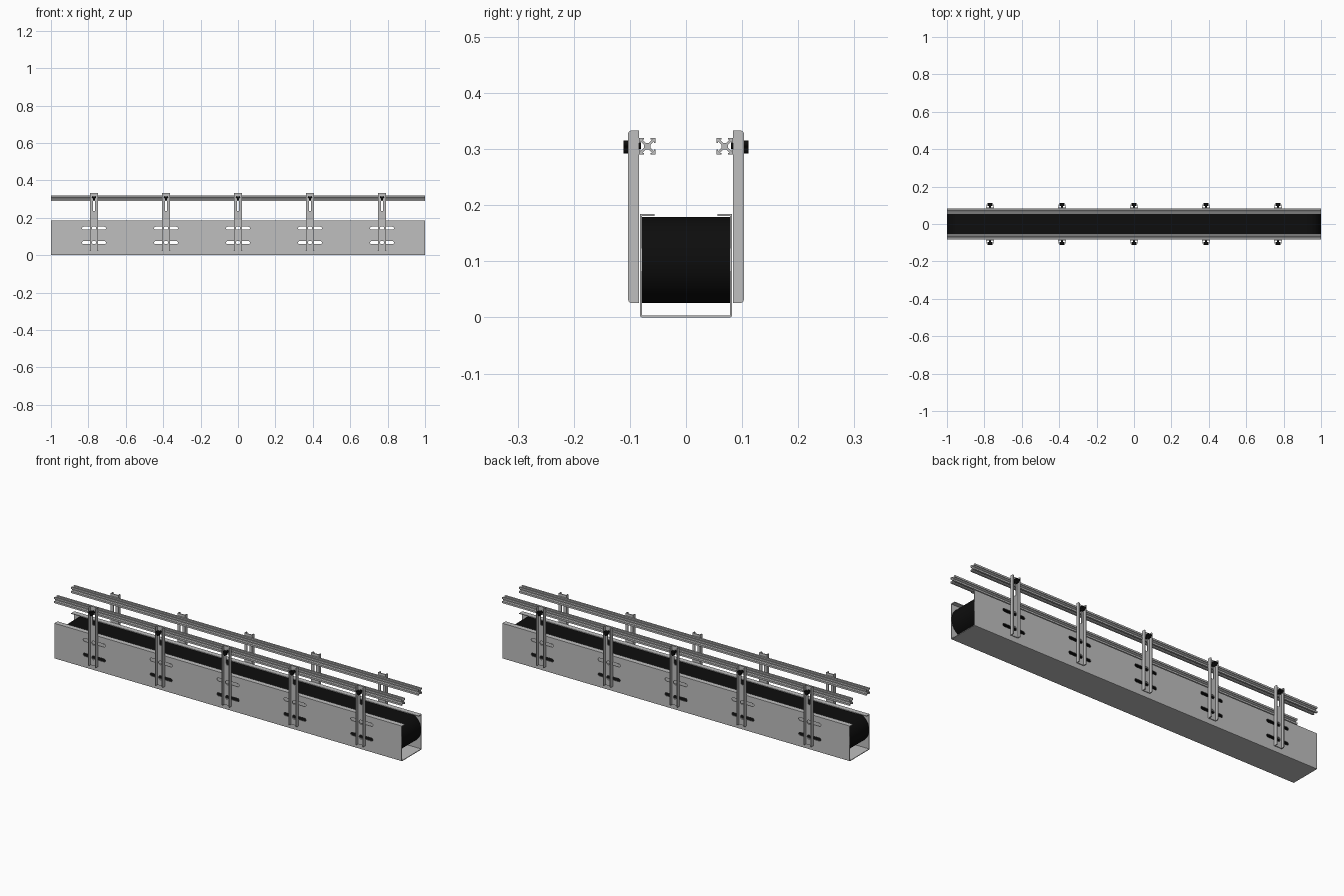
import bpy, bmesh, math
from mathutils import Matrix, Vector

if "Cube" in bpy.data.objects:
    bpy.data.objects.remove(bpy.data.objects["Cube"])


def material(name, rgb):
    m = bpy.data.materials.new(name)
    m.diffuse_color = (*rgb, 1)
    m.use_nodes = True
    m.node_tree.nodes["Principled BSDF"].inputs["Base Color"].default_value = m.diffuse_color
    return m


GREY = material("brushed grey metal", (0.52, 0.52, 0.52))
BLACK = material("black rubber", (0.004, 0.004, 0.004))


def to_object(bm, name, mat):
    bmesh.ops.recalc_face_normals(bm, faces=bm.faces)
    me = bpy.data.meshes.new(name)
    bm.to_mesh(me)
    bm.free()
    ob = bpy.data.objects.new(name, me)
    bpy.context.collection.objects.link(ob)
    me.materials.append(mat)
    return ob


def extrude(bm, pts, axis, lo, hi):
    """Extrude a 2D outline along x (y,z), y (x,z) or z (x,y)."""
    place = {"x": lambda a, b: (lo, a, b),
             "y": lambda a, b: (a, lo, b),
             "z": lambda a, b: (a, b, lo)}[axis]
    step = {"x": (1, 0, 0), "y": (0, 1, 0), "z": (0, 0, 1)}[axis]
    f = bm.faces.new([bm.verts.new(place(*p)) for p in pts])
    r = bmesh.ops.extrude_face_region(bm, geom=[f])
    vs = [v for v in r["geom"] if isinstance(v, bmesh.types.BMVert)]
    bmesh.ops.translate(bm, verts=vs, vec=Vector(step) * (hi - lo))


def slot(cx, cz, dx, dz, r, n=10):
    """Outline of a rounded slot; dx, dz are the offsets of its end centres."""
    pts = []
    base = 0 if dz else -math.pi / 2
    for side in (1, -1):
        for i in range(n + 1):
            a = base + math.pi * i / n + (0 if side == 1 else math.pi)
            pts.append((cx + side * dx + r * math.cos(a),
                        cz + side * dz + r * math.sin(a)))
    return pts


def circle(cx, cz, r, n=24):
    return [(cx + r * math.cos(2 * math.pi * i / n),
             cz + r * math.sin(2 * math.pi * i / n)) for i in range(n)]


def cut(ob, outlines):
    """Cut outlines through an object along y."""
    bm = bmesh.new()
    for o in outlines:
        extrude(bm, o, "y", -0.2, 0.2)
    cutter = to_object(bm, "cutter", GREY)
    cutter.hide_render = True
    mod = ob.modifiers.new("holes", "BOOLEAN")
    mod.operation, mod.solver, mod.object = "DIFFERENCE", "EXACT", cutter
    dg = bpy.context.evaluated_depsgraph_get()
    me = bpy.data.meshes.new_from_object(ob.evaluated_get(dg))
    ob.modifiers.clear()
    ob.data = me
    bpy.data.objects.remove(cutter)


def smooth(ob):
    bpy.ops.object.select_all(action="DESELECT")
    ob.select_set(True)
    bpy.context.view_layer.objects.active = ob
    bpy.ops.object.shade_smooth_by_angle(angle=math.radians(30))


POSTS = [-0.77, -0.385, 0, 0.385, 0.77]
HOLES_Z = (0.067, 0.144)

# Frame: folded channel with inward lips and adjustment slots
W, T, H, LIP = 0.082, 0.0035, 0.184, 0.056
half = [(W - 0.004, 0), (W - 0.001, 0.001), (W, 0.004), (W, H), (LIP, H),
        (LIP, H - T), (W - T, H - T), (W - T, T)]
bm = bmesh.new()
extrude(bm, half + [(-y, z) for y, z in reversed(half)], "x", -1, 1)
frame = to_object(bm, "channel_frame", GREY)
cut(frame, [slot(x, z, 0.056, 0, 0.008) for x in POSTS for z in HOLES_Z])

# Belt: thin hollow loop with round ends
bm = bmesh.new()
R, CZ, TH = 0.0765, 0.1025, 0.004
rings = []
for r in (R, R - TH):
    outline = slot(0, CZ, 1 - R, 0, r, 24)
    rings.append([[bm.verts.new((x, y, z)) for x, z in outline] for y in (-0.078, 0.078)])
(o0, o1), (i0, i1) = rings
n = len(o0)
for k in range(n):
    j = (k + 1) % n
    for a, b in ((o0, o1), (o1, i1), (i1, i0), (i0, o0)):
        bm.faces.new((a[k], a[j], b[j], b[k]))
smooth(to_object(bm, "belt", BLACK))

# Guide rails: four-slot extrusion, one quarter turned four times
h, t, a, s, c = 0.015, 0.003, 0.003, 0.006, 0.006
quarter = [(h, -h), (h, -s), (h - t, -s), (h - t, -(h - t - a)), (c, -(c - a)),
           (c, c - a), (h - t, h - t - a), (h - t, s), (h, s)]
profile = []
for k in range(4):
    rot = Matrix.Rotation(k * math.pi / 2, 2)
    profile += [tuple(rot @ Vector(p)) for p in quarter]
for side, label in ((-1, "front"), (1, "back")):
    bm = bmesh.new()
    extrude(bm, [(y + side * 0.069, z + 0.305) for y, z in profile], "x", -1, 1)
    to_object(bm, label + "_guide_rail", GREY)

    for i, px in enumerate(POSTS):
        # Post: channel opening outward, with rounded flange corners
        y0, y1, w, pt = 0.0835, 0.103, 0.022, 0.004
        u = [(-w, y0), (w, y0), (w, y1), (w - pt, y1), (w - pt, y0 + pt),
             (pt - w, y0 + pt), (pt - w, y1), (-w, y1)]
        bm = bmesh.new()
        extrude(bm, [(px + x, side * y) for x, y in u], "z", 0.026, 0.333)
        corners = [e for e in bm.edges
                   if all(abs(abs(v.co.y) - y1) < 1e-5 for v in e.verts)
                   and abs(e.verts[0].co.z - e.verts[1].co.z) < 1e-5]
        bmesh.ops.bevel(bm, geom=corners, offset=0.005, segments=3,
                        profile=0.5, affect="EDGES")
        post = to_object(bm, f"{label}_post_{i + 1}", GREY)
        cut(post, [slot(px, 0.275, 0, 0.033, 0.0065)]
            + [circle(px, z, 0.011) for z in HOLES_Z])

        # Clamp knob: three-lobed grip on a round shaft
        lobes = []
        for k in range(36):
            ang = 2 * math.pi * k / 36
            r = 0.0105 + 0.003 * math.cos(3 * (ang + math.pi / 2))
            lobes.append((px + r * math.cos(ang), 0.306 + r * math.sin(ang)))
        bm = bmesh.new()
        extrude(bm, lobes, "y", side * 0.097, side * 0.111)
        extrude(bm, circle(px, 0.306, 0.006, 16), "y", side * 0.08, side * 0.098)
        smooth(to_object(bm, f"{label}_clamp_knob_{i + 1}", BLACK))
